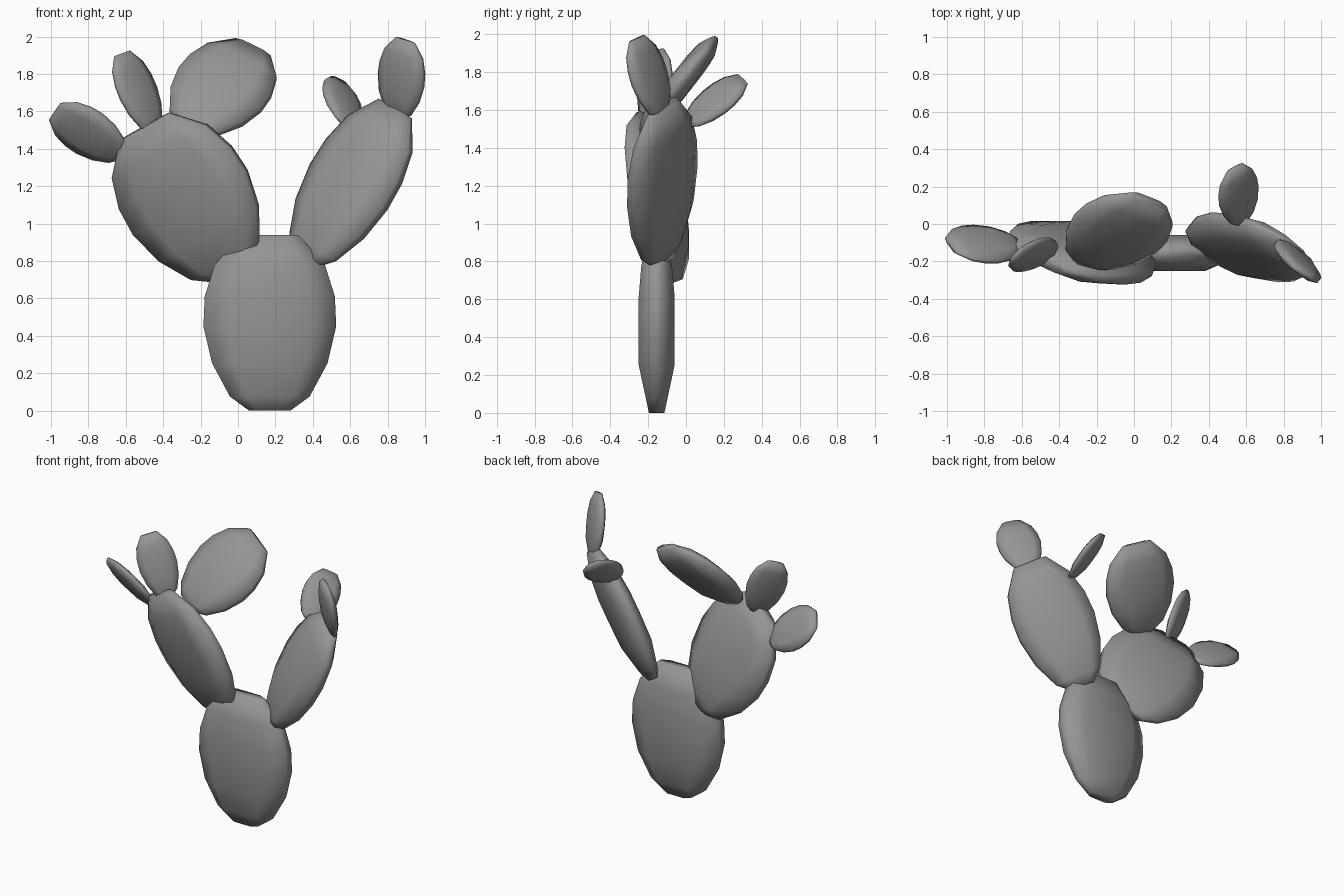
import bpy, bmesh
from mathutils import Vector

if "Cube" in bpy.data.objects:
    bpy.data.objects.remove(bpy.data.objects["Cube"])

# Pad outline along its length: (position, half-width factor, half-thickness factor)
PROFILE = [(0, .31, .43), (.08, .60, .60), (.27, .87, 1), (.48, 1, 1),
           (.65, .98, 1), (.83, .83, .85), (1, .43, .42)]
# Flattened eight-sided cross-section (width, thickness)
SECTION = [(1, .35), (.6, 1), (-.6, 1), (-1, .35),
           (-1, -.35), (-.6, -1), (.6, -1), (1, -.35)]

# Dark grey skin
skin = bpy.data.materials.new("dark_grey")
skin.diffuse_color = (.3, .3, .3, 1)
skin.use_nodes = True
skin.node_tree.nodes["Principled BSDF"].inputs["Base Color"].default_value = skin.diffuse_color


def pad(name, base, tip, across, width, thick):
    """Flat oval pad from base to tip, with its broad side along 'across'."""
    base, tip, across = Vector(base), Vector(tip), Vector(across)
    axis = (tip - base).normalized()
    across = (across - axis * across.dot(axis)).normalized()
    normal = axis.cross(across)
    bm = bmesh.new()
    rings = []
    for t, w, d in PROFILE:
        c = base.lerp(tip, t)
        rings.append([bm.verts.new(c + across * (u * w * width / 2)
                                   + normal * (v * d * thick / 2))
                      for u, v in SECTION])
    n = len(SECTION)
    for a, b in zip(rings, rings[1:]):
        for i in range(n):
            j = (i + 1) % n
            bm.faces.new((a[i], a[j], b[j], b[i]))
    bm.faces.new(rings[0][::-1])
    bm.faces.new(rings[-1])
    bmesh.ops.recalc_face_normals(bm, faces=bm.faces)
    for f in bm.faces:
        f.smooth = True
    mesh = bpy.data.meshes.new(name)
    bm.to_mesh(mesh)
    bm.free()
    mesh.materials.append(skin)
    obj = bpy.data.objects.new(name, mesh)
    bpy.context.collection.objects.link(obj)
    return obj


# Trunk pad
pad("trunk_pad", (.17, -.155, 0), (.17, -.155, .94), (1, 0, 0), .71, .19)

# Two large branch pads
pad("left_branch_pad", (-.03, -.11, .74), (-.50, -.19, 1.52), (.84, -.40, .5), .74, .16)
pad("right_branch_pad", (.36, -.125, .808), (.842, -.125, 1.616), (.7, -.59, -.4), .56, .15)

# Pads growing from the left branch
pad("left_outer_pad", (-.62, -.10, 1.37), (-.98, -.115, 1.60), (.44, -.62, .66), .31, .06)
pad("left_middle_pad", (-.45, -.175, 1.50), (-.62, -.155, 1.91), (.7, .65, .28), .26, .06)
pad("left_top_pad", (-.26, -.21, 1.51), (.08, .125, 1.94), (.525, -.2, -.25), .52, .125)

# Pads growing from the right branch
pad("right_back_pad", (.58, .01, 1.53), (.54, .30, 1.765), (.17, .08, -.1), .25, .06)
pad("right_top_pad", (.85, -.13, 1.57), (.895, -.26, 1.98), (.75, -.58, -.1), .30, .07)
